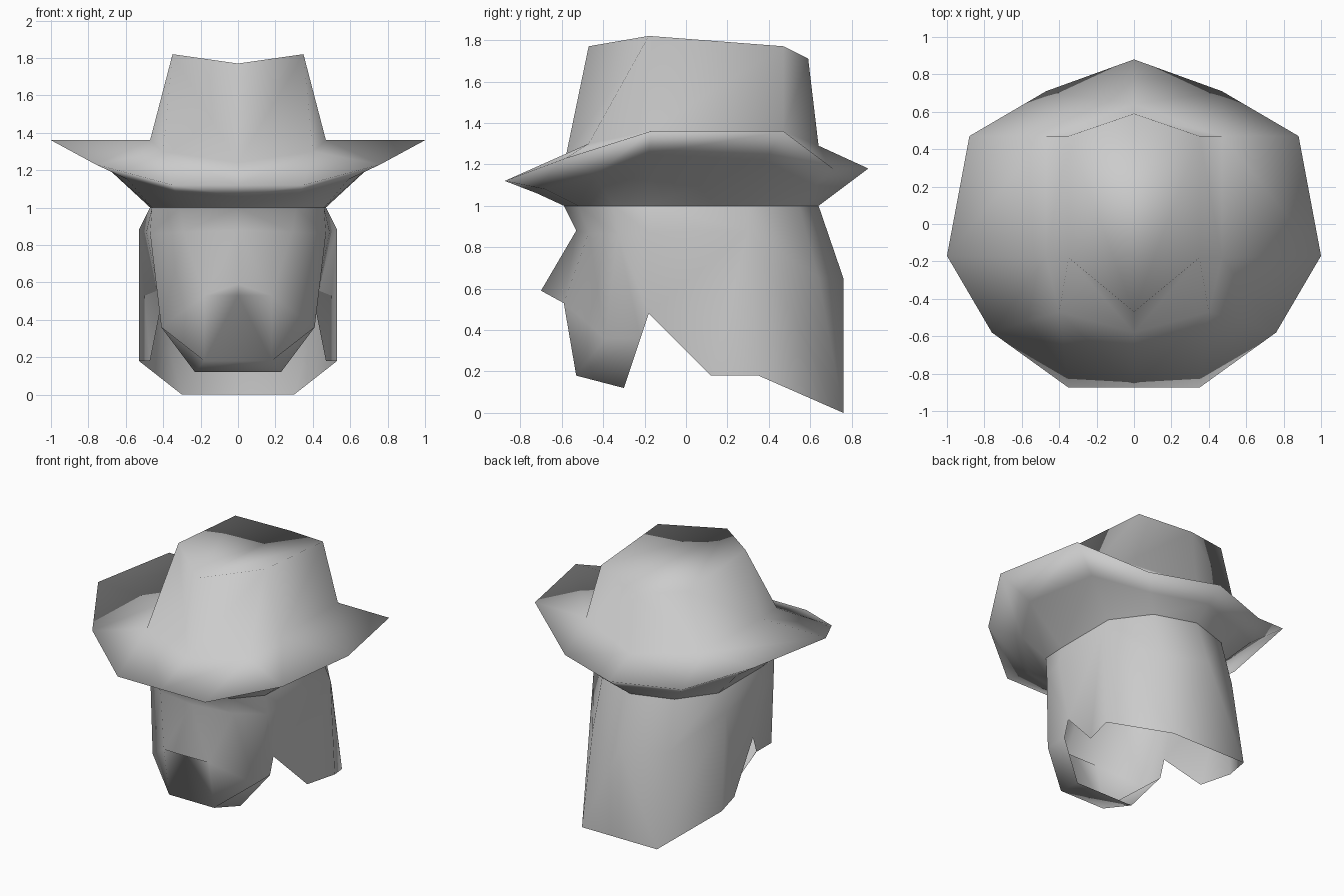
import bpy
import bmesh
import math

default_cube = bpy.data.objects.get("Cube")
if default_cube:
    bpy.data.objects.remove(default_cube, do_unlink=True)

# Single matte colour for the whole bust
clay = bpy.data.materials.new("light_grey")
clay.use_nodes = True
grey = (0.6, 0.6, 0.6, 1)
clay.diffuse_color = grey
clay.node_tree.nodes["Principled BSDF"].inputs["Base Color"].default_value = grey


def finish(name, bm):
    """Mirror the half shell across x, weld it and shade it smooth."""
    bmesh.ops.remove_doubles(bm, verts=bm.verts, dist=0.001)
    half = bm.verts[:] + bm.edges[:] + bm.faces[:]
    bmesh.ops.mirror(bm, geom=half, axis='X', merge_dist=0.001)
    bmesh.ops.remove_doubles(bm, verts=bm.verts, dist=0.001)
    bmesh.ops.recalc_face_normals(bm, faces=bm.faces)
    mesh = bpy.data.meshes.new(name)
    bm.to_mesh(mesh)
    bm.free()
    mesh.materials.append(clay)
    obj = bpy.data.objects.new(name, mesh)
    bpy.context.collection.objects.link(obj)
    bpy.ops.object.select_all(action='DESELECT')
    obj.select_set(True)
    bpy.context.view_layer.objects.active = obj
    bpy.ops.object.shade_smooth_by_angle(angle=math.pi)


def add_face(bm, points):
    """Add one face, skipping repeated corners."""
    corners = list(dict.fromkeys(points))
    if len(corners) > 2:
        bm.faces.new([bm.verts.new(p) for p in corners])


def loft(bm, rings):
    """Join neighbouring half rings, which run from front to back."""
    for low, high in zip(rings, rings[1:]):
        for i in range(len(low) - 1):
            add_face(bm, (low[i], low[i + 1], high[i + 1], high[i]))


# Opening shared by the hat and the head
brow, forehead, temple, side = (0, -.59, 1), (.31, -.52, 1), (.46, -.35, 1), (.47, -.18, 1)
rear_side, nape, rear = (.47, .3, 1), (.29, .545, 1), (0, .64, 1)
opening = [brow, forehead, temple, side, rear_side, nape, rear]

# Hat: underside, curled brim edge, crown base and dented crown top
underside = [(0, -.72, 1.06), (.33, -.68, 1.08), (.59, -.44, 1.15),
             (.74, -.18, 1.25), (.68, .38, 1.22), (.38, .62, 1.1), (0, .76, 1.09)]
brim_edge = [(0, -.875, 1.12), (.35, -.875, 1.12), (.76, -.58, 1.23),
             (1, -.17, 1.36), (.88, .47, 1.36), (.47, .71, 1.18), (0, .88, 1.18)]
front_corner, back_corner = (.4, -.47, 1.3), (.47, .47, 1.36)
crown_base = [(0, -.58, 1.24), front_corner, front_corner, (.47, -.18, 1.36),
              back_corner, back_corner, (0, .64, 1.29)]
front_top, back_top = (0, -.47, 1.77), (0, .59, 1.71)
front_ridge, back_ridge = (.35, -.18, 1.82), (.35, .47, 1.77)
crown_top = [front_top, front_ridge, front_ridge, front_ridge,
             back_ridge, back_ridge, back_top]
hat = bmesh.new()
loft(hat, [opening, underside, brim_edge, crown_base, crown_top])
add_face(hat, (front_top, front_ridge, back_ridge, back_top))
finish("hat", hat)

# Head: an open shell with a face, side hair and a long back
bridge, nose_tip, nostril = (0, -.53, .88), (0, -.7, .59), (.18, -.59, .53)
nose_base, eye = (0, -.59, .53), (.29, -.47, .87)
face_edge, side_mid = (.47, -.33, .86), (.49, -.18, .87)
rear_mid, back_mid, back_centre = (.53, .3, .88), (.3, .64, .65), (0, .76, .65)
cheek, jaw, notch = (.41, -.39, .36), (.41, -.22, .36), (.41, -.18, .48)
chin, chin_centre = (.18, -.53, .18), (0, -.53, .18)
throat, throat_centre = (.23, -.3, .12), (0, -.3, .12)
lock_front, lock_back = (.47, .12, .18), (.53, .35, .18)
tail, tail_centre = (.3, .76, 0), (0, .76, 0)

head = bmesh.new()
loft(head, [opening, [bridge, eye, face_edge, side_mid,
                      rear_mid, back_mid, back_centre]])
for patch in (
    # nose
    (bridge, nose_tip, nostril), (nose_tip, nose_base, nostril),
    # cheek, mouth and chin
    (bridge, nostril, eye), (eye, nostril, cheek), (eye, cheek, face_edge),
    (nostril, chin, cheek), (nose_base, chin_centre, chin, nostril),
    (chin, throat, jaw, cheek), (chin_centre, throat_centre, throat, chin),
    # side hair around the notch
    (face_edge, cheek, jaw, notch), (face_edge, notch, side_mid),
    (side_mid, notch, rear_mid), (notch, lock_front, rear_mid),
    (rear_mid, lock_front, lock_back),
    # back hair
    (rear_mid, lock_back, tail, back_mid),
    (back_mid, tail, back_centre), (tail, tail_centre, back_centre),
):
    add_face(head, patch)
finish("head", head)
